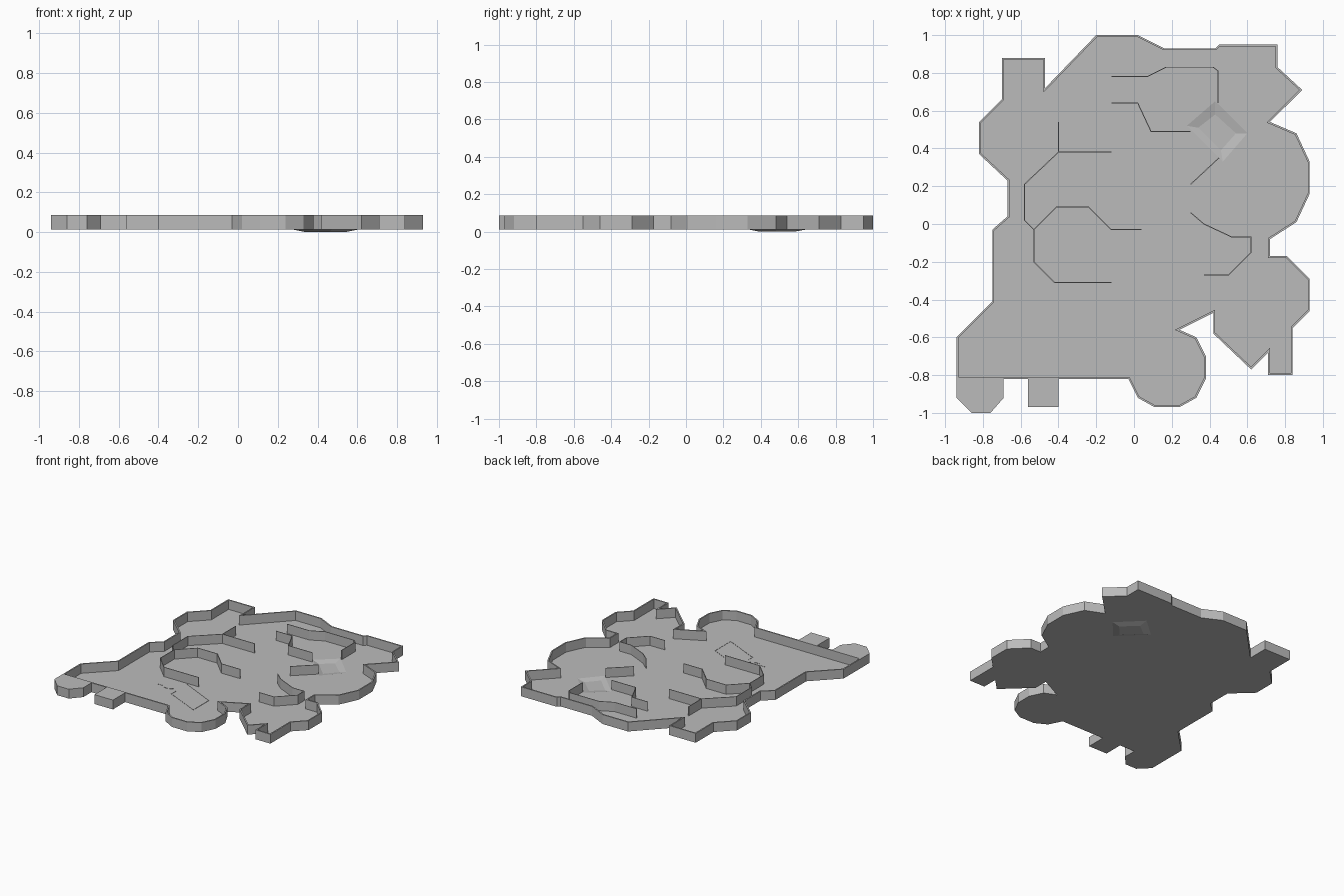
import bpy
import bmesh
from mathutils import Vector

default_cube = bpy.data.objects.get("Cube")
if default_cube:
    bpy.data.objects.remove(default_cube, do_unlink=True)

FLOOR, TOP = 0.012, 0.085

grey = bpy.data.materials.new("plain_grey")
grey.use_nodes = True
colour = (0.5, 0.5, 0.5, 1)
grey.diffuse_color = colour
grey.node_tree.nodes["Principled BSDF"].inputs["Base Color"].default_value = colour


def make_object(name, bm):
    """Turn a bmesh into a flat shaded object."""
    mesh = bpy.data.meshes.new(name)
    bm.to_mesh(mesh)
    bm.free()
    mesh.materials.append(grey)
    obj = bpy.data.objects.new(name, mesh)
    bpy.context.collection.objects.link(obj)
    return obj


def add_loop(bm, points, z):
    """Add a closed ring of edges and return its vertices."""
    verts = [bm.verts.new((x, y, z)) for x, y in points]
    for first, second in zip(verts, verts[1:] + verts[:1]):
        bm.edges.new((first, second))
    return verts


def make_wall(name, points, thickness, height=TOP, closed=False, side=0):
    """Raise a path into a thin upright wall."""
    bm = bmesh.new()
    lower = [bm.verts.new((x, y, FLOOR)) for x, y in points]
    upper = [bm.verts.new((x, y, height)) for x, y in points]
    count = len(points)
    for i in range(count if closed else count - 1):
        j = (i + 1) % count
        bm.faces.new((lower[i], lower[j], upper[j], upper[i]))
    wall = make_object(name, bm)
    solid = wall.modifiers.new("thickness", "SOLIDIFY")
    solid.thickness = thickness
    solid.offset = side
    solid.use_even_offset = True
    return wall


def make_block(name, points):
    """Fill an outline and extrude it to wall height."""
    bm = bmesh.new()
    base = bm.faces.new([bm.verts.new((x, y, FLOOR)) for x, y in points])
    raised = bmesh.ops.extrude_face_region(bm, geom=[base], use_keep_orig=True)
    moved = [v for v in raised["geom"] if isinstance(v, bmesh.types.BMVert)]
    bmesh.ops.translate(bm, verts=moved, vec=Vector((0, 0, TOP - FLOOR)))
    bmesh.ops.recalc_face_normals(bm, faces=bm.faces)
    return make_object(name, bm)


# Outline of the whole layout, clockwise from the back
outline = [
    (-.2, 1), (.02, 1), (.16, .93), (.43, .93), (.45, .95), (.76, .95),
    (.76, .83), (.89, .71), (.72, .54), (.86, .48), (.93, .33), (.93, .16),
    (.86, .01), (.72, -.08), (.72, -.17), (.81, -.17), (.93, -.29),
    (.93, -.46), (.84, -.55), (.84, -.8), (.71, -.8), (.71, -.68),
    (.62, -.77), (.42, -.58), (.42, -.47), (.24, -.56), (.33, -.6),
    (.38, -.7), (.38, -.82), (.33, -.92), (.24, -.97), (.11, -.97),
    (.02, -.92), (-.03, -.82), (-.94, -.82), (-.94, -.6), (-.75, -.41),
    (-.75, -.03), (-.67, .04), (-.67, .23), (-.82, .37), (-.82, .54),
    (-.7, .66), (-.7, .88), (-.47, .88), (-.47, .72),
]
pit_rim = [(.43, .65), (.6, .48), (.47, .33), (.28, .52)]
pit_base = [(.43, .58), (.54, .48), (.46, .39), (.34, .51)]

# Floor sheet with an opening for the sunken pit
bm = bmesh.new()
add_loop(bm, outline, FLOOR)
add_loop(bm, pit_rim, FLOOR)
bmesh.ops.triangle_fill(bm, edges=bm.edges[:], use_beauty=True, normal=(0, 0, 1))
bmesh.ops.dissolve_limit(bm, angle_limit=0.01, verts=bm.verts[:], edges=bm.edges[:])
for face in bm.faces:
    if face.normal.z < 0:
        face.normal_flip()
make_object("floor", bm)

# Shallow pit with sloping sides
bm = bmesh.new()
rim = add_loop(bm, pit_rim, FLOOR)
base = add_loop(bm, pit_base, 0)
for i in range(len(rim)):
    j = (i + 1) % len(rim)
    bm.faces.new((rim[j], rim[i], base[i], base[j]))
bm.faces.new(base[::-1])
for face in bm.faces:
    face.normal_update()
    if face.normal.z < 0:
        face.normal_flip()
make_object("floor_pit", bm)

# Outer boundary wall, thickened inwards
make_wall("outer_wall", outline, 0.01, closed=True, side=1)

# Raised blocks outside the front wall
make_block("front_corner_block", [
    (-.94, -.82), (-.94, -.92), (-.86, -1), (-.76, -1), (-.69, -.92), (-.69, -.82)])
make_block("front_small_block", [
    (-.56, -.82), (-.56, -.97), (-.4, -.97), (-.4, -.82)])

# Free standing inner walls
inner_walls = {
    "back_long_wall": [(-.12, .78), (.07, .78), (.17, .83), (.42, .83),
                       (.445, .81), (.445, .64)],
    "back_stepped_wall": [(-.12, .64), (.02, .64), (.09, .49), (.3, .49)],
    "side_spur_wall": [(-.4, .54), (-.4, .38)],
    "side_winding_wall": [(-.12, .38), (-.4, .38), (-.58, .21), (-.58, .02),
                          (-.53, -.03), (-.53, -.2), (-.42, -.31), (-.12, -.31)],
    "middle_wall": [(-.53, -.03), (-.41, .09), (-.24, .09), (-.12, -.03), (.04, -.03)],
    "pit_diagonal_wall": [(.3, .21), (.45, .35)],
    "curved_hook_wall": [(.3, .06), (.37, 0), (.52, -.07), (.62, -.07),
                         (.62, -.15), (.5, -.27), (.37, -.27)],
}
for name, path in inner_walls.items():
    make_wall(name, path, 0.005)

# Fine raised seam on the floor
make_wall("floor_seam", [
    (-.22, -.32), (.07, -.46), (.07, -.65), (-.21, -.52), (-.21, -.46),
    (-.24, -.44), (-.28, -.46), (-.31, -.46), (-.34, -.44), (-.38, -.44)],
    0.003, height=FLOOR + 0.002)
